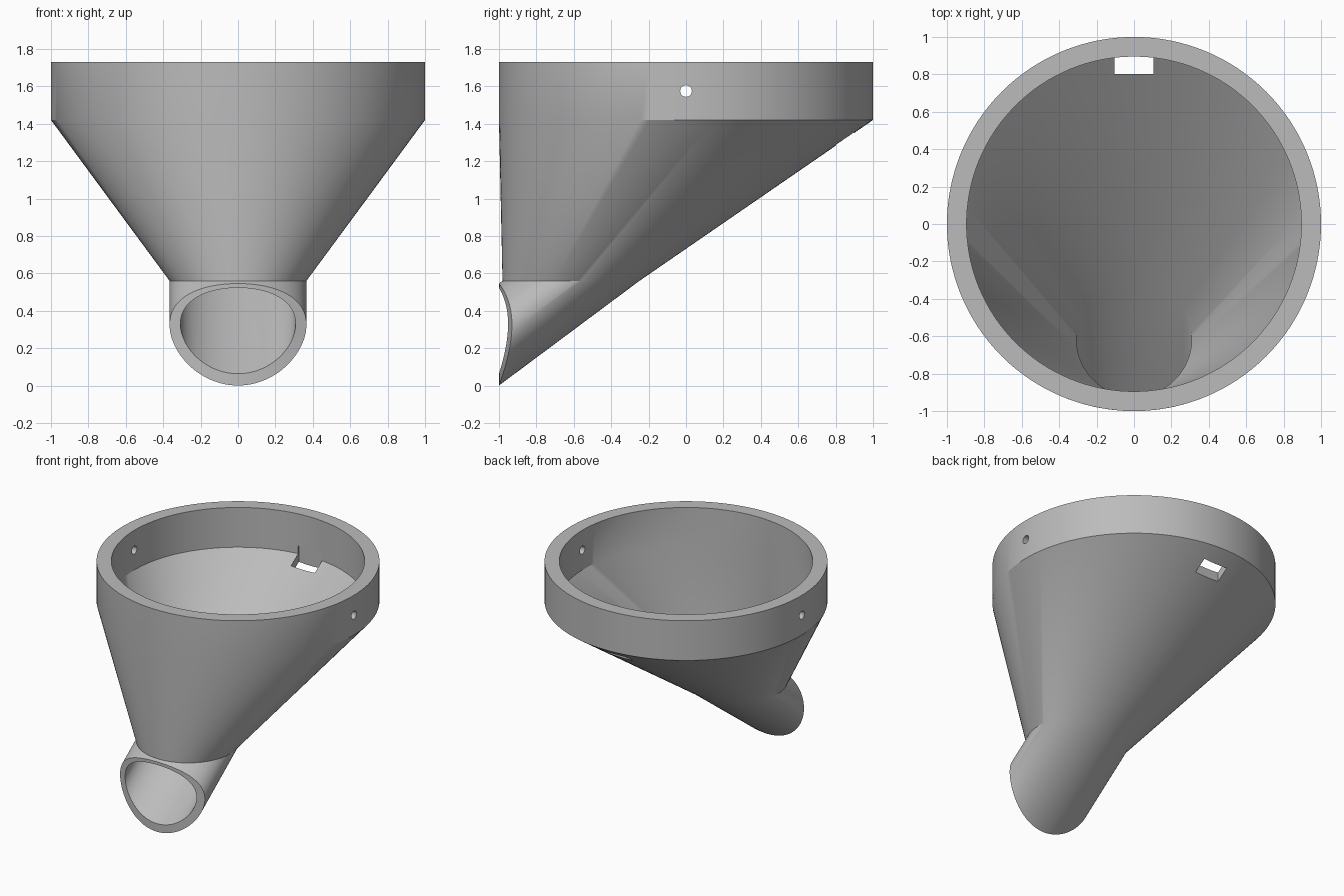
import bpy, bmesh
from math import sin, cos, pi, sqrt, radians

if "Cube" in bpy.data.objects:
    bpy.data.objects.remove(bpy.data.objects["Cube"])

SIDES = 128
OUTLET_Y = -0.615      # centre of the small end of the cone
SLOPE = 0.745          # fall of the spout per unit forward

grey = bpy.data.materials.new("plain grey")
grey.use_nodes = True
grey.diffuse_color = (0.5, 0.5, 0.5, 1)
grey.node_tree.nodes["Principled BSDF"].inputs["Base Color"].default_value = (0.5, 0.5, 0.5, 1)


def circle(radius, y, z):
    """Horizontal circle of points."""
    return [(radius * cos(2 * pi * i / SIDES), y + radius * sin(2 * pi * i / SIDES), z)
            for i in range(SIDES)]


def slide_to_rim(points):
    """Slide points down the spout until they meet the unit cylinder."""
    result = []
    for x, y, z in points:
        front = -sqrt(1 - x * x)
        result.append((x, front, z - (y - front) * SLOPE))
    return result


# Closed funnel wall: up the outside, over the rim, down the inside, out of the spout
outer_neck = circle(0.366, OUTLET_Y, 0.56)
inner_neck = circle(0.308, OUTLET_Y, 0.58)
loops = [slide_to_rim(outer_neck), outer_neck,
         circle(1, 0, 1.42), circle(1, 0, 1.73),
         circle(0.895, 0, 1.73), circle(0.895, 0, 1.42),
         inner_neck, slide_to_rim(inner_neck)]

bm = bmesh.new()
rings = [[bm.verts.new(p) for p in loop] for loop in loops]
for k, ring in enumerate(rings):
    after = rings[(k + 1) % len(rings)]
    for i in range(SIDES):
        j = (i + 1) % SIDES
        bm.faces.new((ring[i], ring[j], after[j], after[i]))
bmesh.ops.recalc_face_normals(bm, faces=bm.faces)
mesh = bpy.data.meshes.new("funnel_body")
bm.to_mesh(mesh)
bm.free()
mesh.materials.append(grey)
funnel = bpy.data.objects.new("funnel_body", mesh)
bpy.context.collection.objects.link(funnel)

# Cutters: cross pin hole through the collar, and the slot in the back wall
bpy.ops.mesh.primitive_cylinder_add(vertices=32, radius=0.031, depth=2.4,
                                    location=(0, 0, 1.575), rotation=(0, pi / 2, 0))
pin_cutter = bpy.context.object
pin_cutter.name = "pin_hole_cutter"
bpy.ops.mesh.primitive_cube_add(size=1, location=(0, 0.849, 1.33))
slot_cutter = bpy.context.object
slot_cutter.name = "slot_cutter"
slot_cutter.scale = (0.206, 0.096, 0.3)

bpy.ops.object.select_all(action='DESELECT')
bpy.context.view_layer.objects.active = funnel
funnel.select_set(True)
for cutter in (pin_cutter, slot_cutter):
    cutter.data.materials.append(grey)
    cutter.hide_render = True
    cut = funnel.modifiers.new(cutter.name, 'BOOLEAN')
    cut.operation = 'DIFFERENCE'
    cut.solver = 'EXACT'
    cut.object = cutter
    bpy.ops.object.modifier_apply(modifier=cut.name)
    bpy.data.objects.remove(cutter)

# Smooth curved walls, keep the rims crisp
bpy.ops.object.shade_smooth_by_angle(angle=radians(30))
